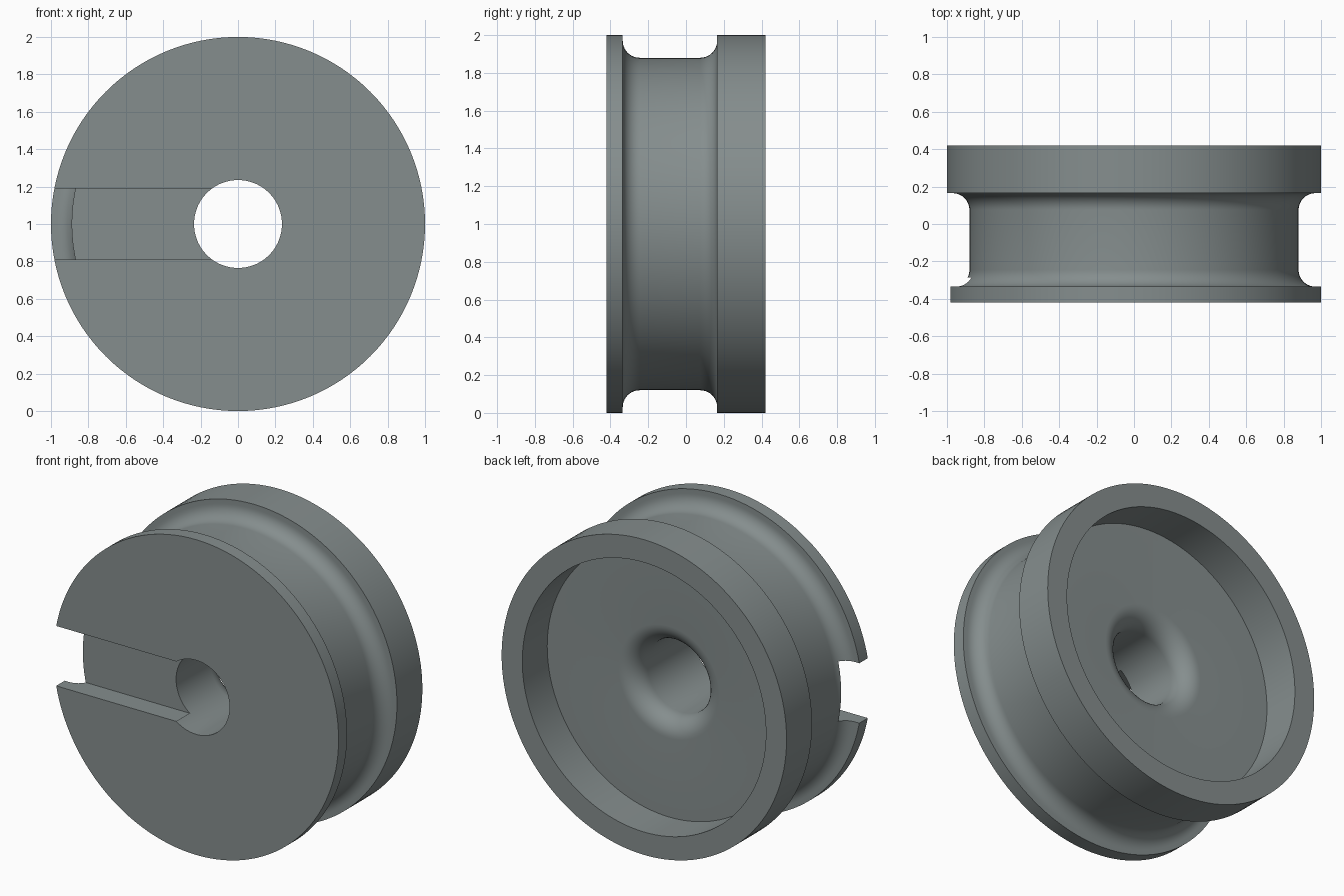
import bpy, bmesh, math
from mathutils import Matrix, Vector

if "Cube" in bpy.data.objects:
    bpy.data.objects.remove(bpy.data.objects["Cube"])

SEGMENTS = 128


def arc(r, y, radius, start, end, steps=10):
    """Fillet points as (radius from axle, y), angles in degrees."""
    angles = [math.radians(start + (end - start) * i / steps) for i in range(steps + 1)]
    return [(r + radius * math.cos(a), y + radius * math.sin(a)) for a in angles]


# Closed cross-section of the wheel: (radius from axle, y)
profile = [(0.235, -0.42), (1.0, -0.42), (1.0, -0.335)]     # front flange
profile += arc(0.97, -0.245, 0.09, 270, 180)                # groove, front fillet
profile += arc(0.97, 0.075, 0.09, 180, 90)                  # groove, back fillet
profile += [(1.0, 0.165), (1.0, 0.42), (0.855, 0.42), (0.855, 0.17)]  # back rim and recess
profile += arc(0.355, 0.05, 0.12, 90, 180)                  # rounded mouth of the bore

# Lathe the section around the y axis
bm = bmesh.new()
rings = []
for i in range(SEGMENTS):
    turn = Matrix.Rotation(2 * math.pi * i / SEGMENTS, 3, 'Y')
    rings.append([bm.verts.new(turn @ Vector((r, y, 0)) + Vector((0, 0, 1))) for r, y in profile])
n = len(profile)
for i in range(SEGMENTS):
    a, b = rings[i], rings[(i + 1) % SEGMENTS]
    for j in range(n):
        k = (j + 1) % n
        bm.faces.new((a[j], a[k], b[k], b[j]))
bmesh.ops.recalc_face_normals(bm, faces=bm.faces)
mesh = bpy.data.meshes.new("grooved_wheel")
bm.to_mesh(mesh)
bm.free()
wheel = bpy.data.objects.new("grooved_wheel", mesh)
bpy.context.collection.objects.link(wheel)

grey = bpy.data.materials.new("steel grey")
grey.diffuse_color = (0.235, 0.27, 0.27, 1)
grey.use_nodes = True
grey.node_tree.nodes["Principled BSDF"].inputs["Base Color"].default_value = grey.diffuse_color
mesh.materials.append(grey)

# Radial slot in the front face, from the bore to the left edge
bpy.ops.mesh.primitive_cube_add(size=1, location=(-0.6, -0.435, 1))
cutter = bpy.context.object
cutter.name = "slot_cutter"
cutter.scale = (1.2, 0.3, 0.38)
cutter.data.materials.append(grey)
cutter.hide_render = True

cut = wheel.modifiers.new("slot", 'BOOLEAN')
cut.operation = 'DIFFERENCE'
cut.solver = 'EXACT'
cut.object = cutter
bpy.ops.object.select_all(action='DESELECT')
wheel.select_set(True)
bpy.context.view_layer.objects.active = wheel
bpy.ops.object.modifier_apply(modifier="slot")
bpy.data.objects.remove(cutter)

# Smooth turned surfaces, crisp corners
bpy.ops.object.shade_smooth_by_angle(angle=math.radians(30))
